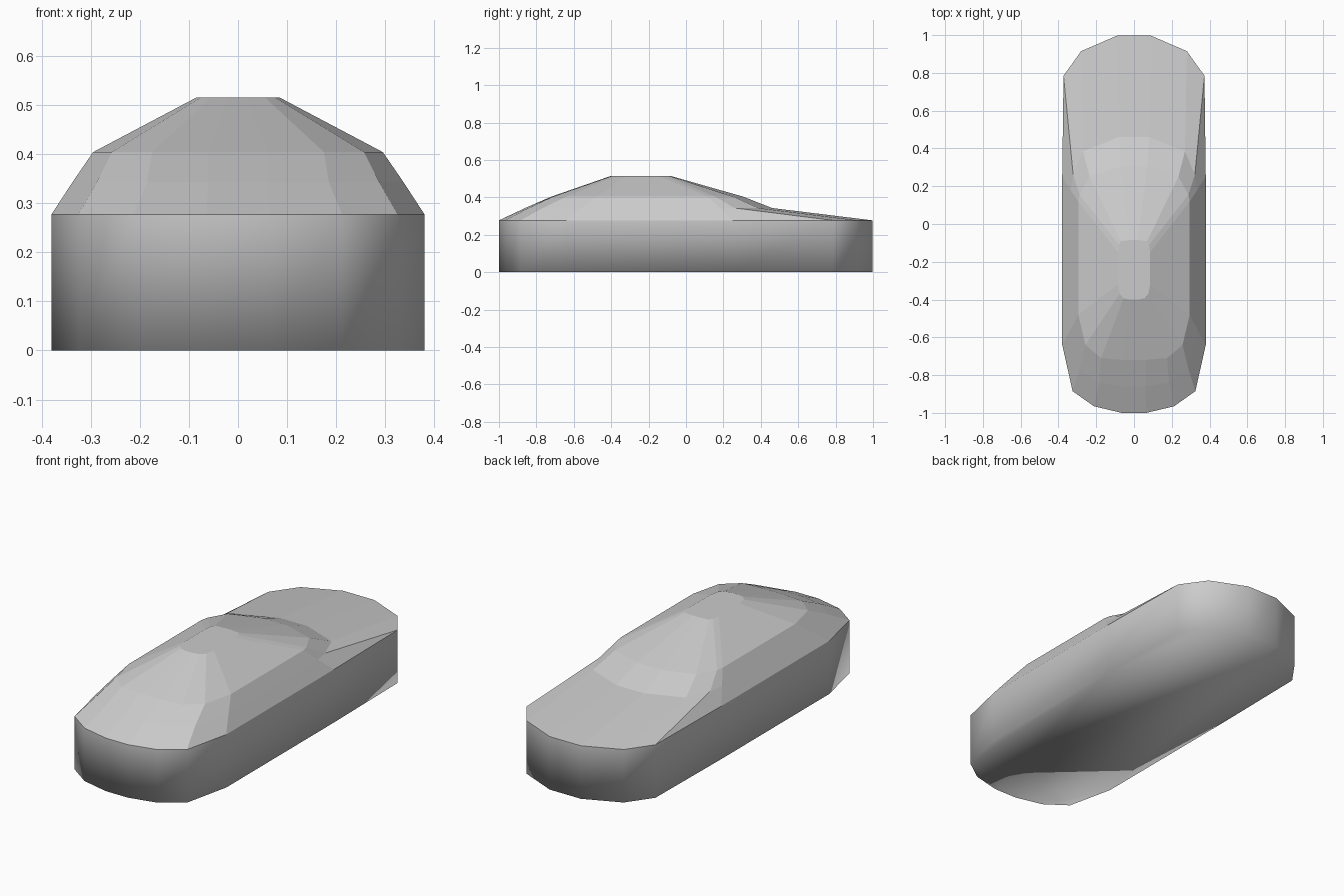
import bpy, bmesh

if "Cube" in bpy.data.objects:
    bpy.data.objects.remove(bpy.data.objects["Cube"])

# Half outlines (x, y) running front to back, one per height
rim = [(.065, -1), (.212, -.965), (.325, -.885), (.38, -.64),
       (.38, .25), (.373, .785), (.28, .915), (.09, .997)]
sill = [(.06, -.86), (.185, -.84), (.287, -.765), (.337, -.56),
        (.335, .18), (.322, .26), (.27, .385), (.08, .46)]
waist = [(.06, -.72), (.175, -.71), (.257, -.64), (.295, -.48),
         (.295, .12), (.288, .155), (.235, .25), (.07, .305)]
roof = [(.02, -.4), (.055, -.393), (.076, -.37), (.085, -.32),
        (.085, -.15), (.08, -.11), (.07, -.09), (.02, -.085)]
levels = [(rim, 0), (rim, .277), (sill, .343), (waist, .404), (roof, .515)]


def ring(bm, half, z):
    """Closed loop of vertices from a half outline mirrored in x."""
    pts = half + [(-x, y) for x, y in reversed(half)]
    return [bm.verts.new((x, y, z)) for x, y in pts]


# Body shell: rings joined upwards, closed at floor and roof
bm = bmesh.new()
rings = [ring(bm, half, z) for half, z in levels]
for level, (low, high) in enumerate(zip(rings, rings[1:])):
    n = len(low)
    for i in range(n):
        j = (i + 1) % n
        f = bm.faces.new((low[i], low[j], high[j], high[i]))
        f.smooth = level == 0
floor = bm.faces.new(rings[0][::-1])
floor.smooth = True
bm.faces.new(rings[-1])

# Crisp belt line where the walls meet the sloping upper body
for e in bm.edges:
    if all(v in rings[1] for v in e.verts):
        e.smooth = False
bmesh.ops.recalc_face_normals(bm, faces=bm.faces)

mesh = bpy.data.meshes.new("car_body")
bm.to_mesh(mesh)
bm.free()
body = bpy.data.objects.new("car_body", mesh)
bpy.context.collection.objects.link(body)
